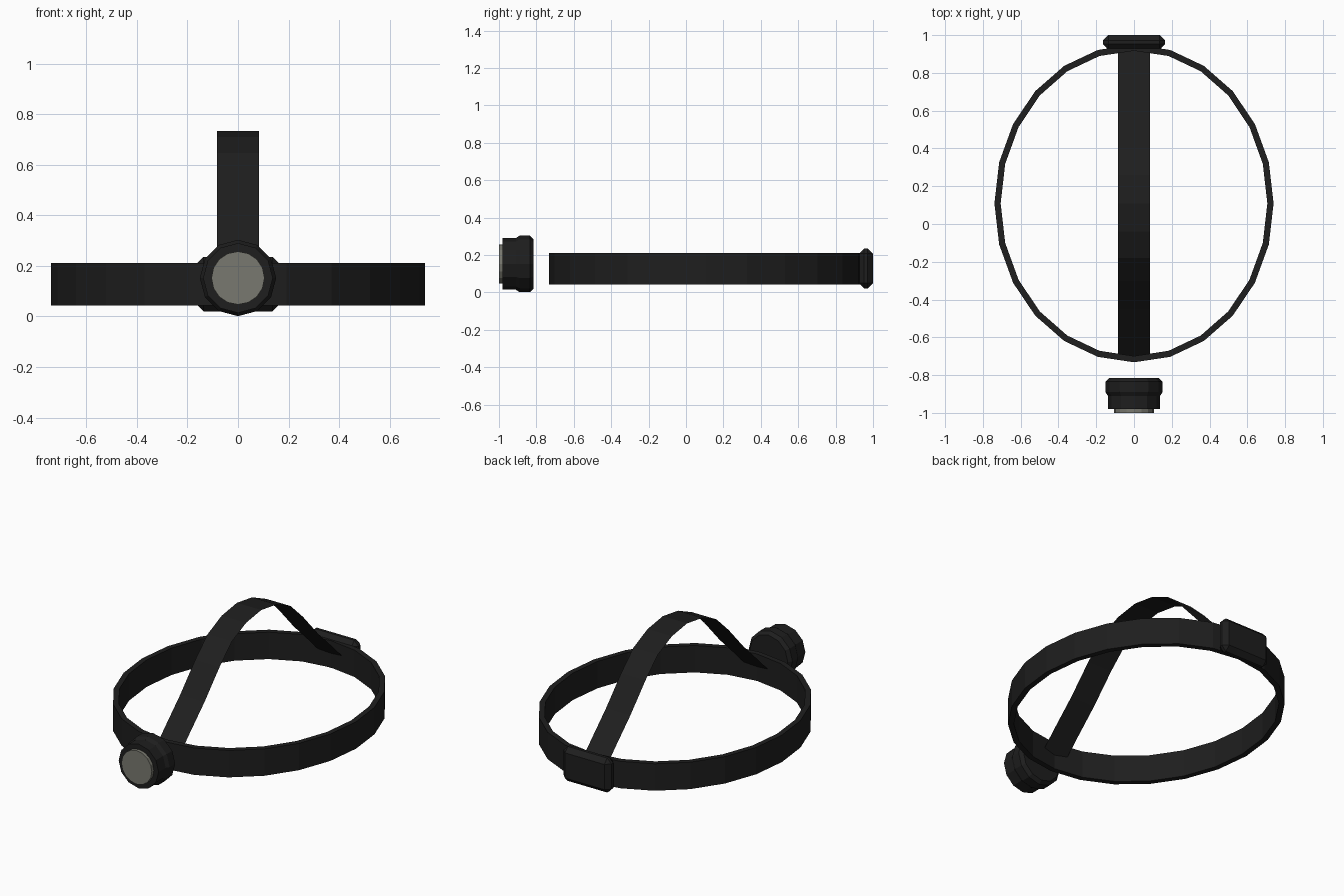
import bpy, bmesh, math
from mathutils import Matrix

if "Cube" in bpy.data.objects:
    bpy.data.objects.remove(bpy.data.objects["Cube"])


def material(name, rgb):
    m = bpy.data.materials.new(name)
    m.diffuse_color = (*rgb, 1)
    m.use_nodes = True
    m.node_tree.nodes["Principled BSDF"].inputs["Base Color"].default_value = m.diffuse_color
    return m


BLACK = material("black_fabric", (0.013, 0.013, 0.013))
GLASS = material("grey_glass", (0.19, 0.19, 0.16))


def add_object(name, bm, mat, fix_normals=True):
    if fix_normals:
        bmesh.ops.recalc_face_normals(bm, faces=bm.faces)
    me = bpy.data.meshes.new(name)
    bm.to_mesh(me)
    bm.free()
    me.materials.append(mat)
    ob = bpy.data.objects.new(name, me)
    bpy.context.collection.objects.link(ob)
    return ob


def loft(rings, closed=False, caps=False):
    """Join equal loops of points with quads."""
    bm = bmesh.new()
    vs = [[bm.verts.new(p) for p in r] for r in rings]
    pairs = list(zip(vs, vs[1:])) + ([(vs[-1], vs[0])] if closed else [])
    for a, b in pairs:
        for i in range(len(a)):
            j = (i + 1) % len(a)
            bm.faces.new((a[i], a[j], b[j], b[i]))
    if caps:
        bm.faces.new(vs[0])
        bm.faces.new(vs[-1])
    return bm


def lathe_y(profile, z, sides=12):
    """Revolve (radius, y) points around the y direction at height z."""
    angles = [2 * math.pi * i / sides for i in range(sides)]
    return loft([[(r * math.cos(a), y, z + r * math.sin(a)) for a in angles]
                 for r, y in profile], caps=True)


CENTRE_Y = 0.109

# Elliptical head band, 24 flat sides
def ellipse(inset, z):
    return [((0.739 - inset) * math.sin(math.radians(15 * i)),
             CENTRE_Y + (0.841 - inset) * math.cos(math.radians(15 * i)), z)
            for i in range(24)]

add_object("head_band", loft([ellipse(0, 0.043), ellipse(0, 0.211),
                              ellipse(0.033, 0.211), ellipse(0.033, 0.043)], closed=True), BLACK)

# Thin strap over the crown: mirrored half profile of (distance from centre, height)
half = [(0.15, 0.71), (0.29, 0.647), (0.41, 0.535), (0.56, 0.372),
        (0.70, 0.238), (0.815, 0.125)]
path = [(-d, z) for d, z in reversed(half)] + [(0, 0.733)] + half
bm = bmesh.new()
rows = [[bm.verts.new((x, CENTRE_Y + d, z)) for x in (-0.084, 0.084)] for d, z in path]
for a, b in zip(rows, rows[1:]):
    bm.faces.new((a[0], a[1], b[1], b[0]))
add_object("crown_strap", bm, BLACK, fix_normals=False)

# Lamp housing with wide rear collar and narrower front bezel
add_object("lamp_housing", lathe_y([(0.132, -0.815), (0.151, -0.835), (0.151, -0.89),
                                    (0.138, -0.91), (0.138, -0.98)], 0.152), BLACK)

# Lens disc
add_object("lamp_lens", lathe_y([(0.105, -0.975), (0.105, -1.0)], 0.152, 16), GLASS)

# Bevelled battery box at the back
bm = bmesh.new()
bmesh.ops.create_cube(bm, size=1, matrix=Matrix.Translation((0, 0.962, 0.128))
                      @ Matrix.Diagonal((0.33, 0.076, 0.215, 1)))
bmesh.ops.bevel(bm, geom=bm.edges[:], offset=0.029, segments=1, affect='EDGES')
add_object("battery_box", bm, BLACK)
